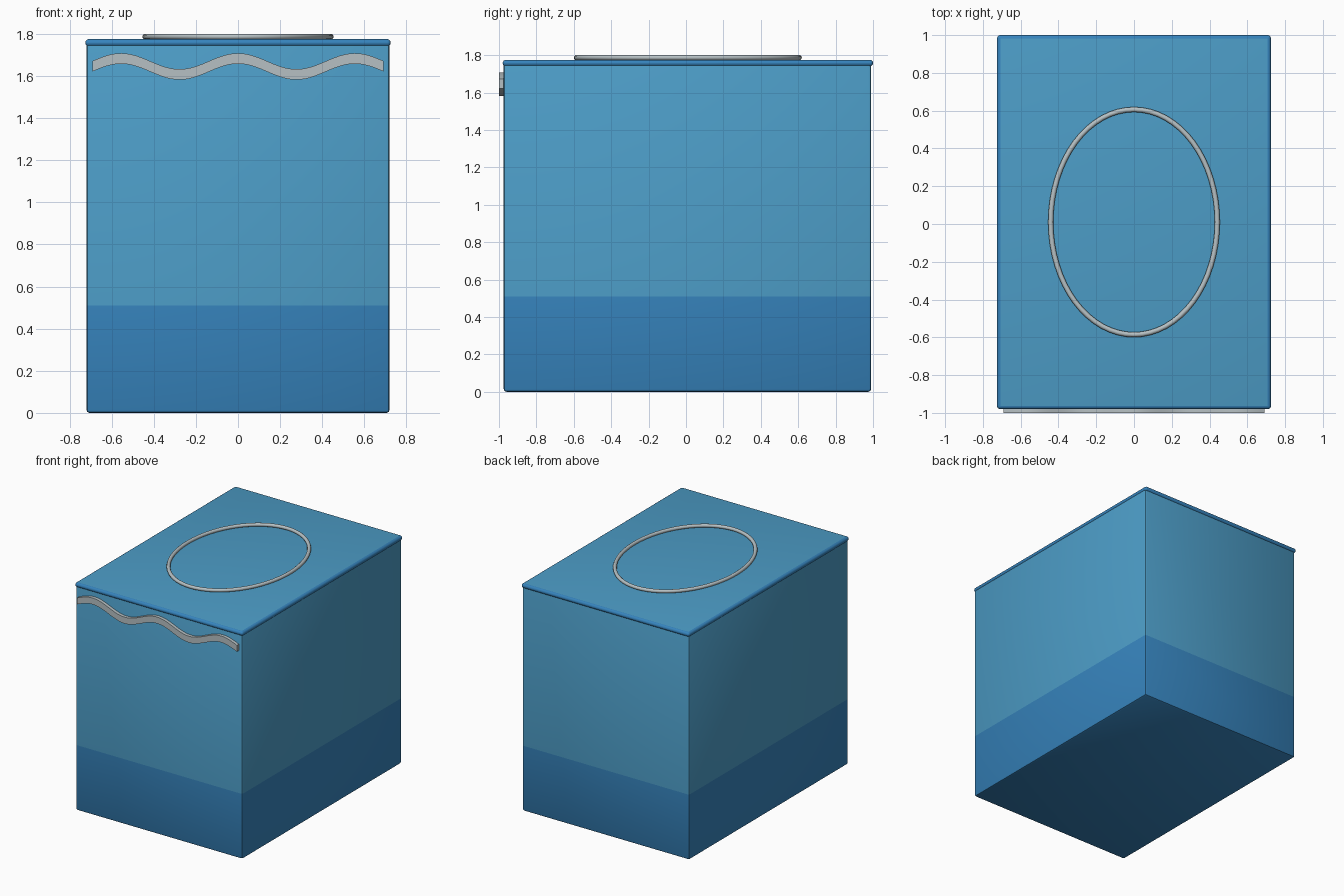
import bpy, bmesh, math
from mathutils import Vector

cube = bpy.data.objects.get("Cube")
if cube:
    bpy.data.objects.remove(cube)


def material(name, rgb):
    m = bpy.data.materials.new(name)
    m.use_nodes = True
    m.diffuse_color = (*rgb, 1)
    m.node_tree.nodes["Principled BSDF"].inputs["Base Color"].default_value = (*rgb, 1)
    return m


light = material("light blue", (0.073, 0.335, 0.57))
deep = material("deep blue", (0.037, 0.23, 0.51))
silver = material("silver grey", (0.47, 0.53, 0.55))


def finish(name, bm, mats, angle=30):
    bmesh.ops.recalc_face_normals(bm, faces=bm.faces)
    me = bpy.data.meshes.new(name)
    bm.to_mesh(me)
    bm.free()
    for m in mats:
        me.materials.append(m)
    ob = bpy.data.objects.new(name, me)
    bpy.context.collection.objects.link(ob)
    bpy.ops.object.select_all(action="DESELECT")
    ob.select_set(True)
    bpy.context.view_layer.objects.active = ob
    bpy.ops.object.shade_smooth_by_angle(angle=math.radians(angle))
    return ob


def rounded_box(low, high, radius, segments):
    bm = bmesh.new()
    bmesh.ops.create_cube(bm, size=1)
    low, high = Vector(low), Vector(high)
    for v in bm.verts:
        v.co = (low + high) / 2 + v.co * (high - low)
    bmesh.ops.bevel(bm, geom=bm.edges[:], offset=radius, segments=segments,
                    profile=0.5, affect="EDGES")
    return bm


# Body, split into a deep lower band and a light upper part
BAND = 0.51
bm = rounded_box((-0.72, -0.975, 0), (0.72, 0.99, 1.76), 0.015, 2)
bmesh.ops.bisect_plane(bm, geom=bm.verts[:] + bm.edges[:] + bm.faces[:],
                       plane_co=(0, 0, BAND), plane_no=(0, 0, 1))
for f in bm.faces:
    f.material_index = int(f.calc_center_median().z < BAND)
finish("body", bm, [light, deep])

# Lid with a deep blue rounded rim and a light top
bm = rounded_box((-0.725, -0.98, 1.74), (0.725, 1.0, 1.775), 0.017, 4)
bm.normal_update()
for f in bm.faces:
    f.material_index = int(f.normal.z < 0.99)
finish("lid", bm, [light, deep], 40)

# Oval ring lying on the lid: a round section swept along an ellipse
bm = bmesh.new()
STEPS, SIDES, R = 64, 10, 0.0135
rings = []
for i in range(STEPS):
    a = math.tau * i / STEPS
    centre = Vector((0.441 * math.cos(a), 0.01 + 0.596 * math.sin(a), 1.7865))
    out = Vector((0.596 * math.cos(a), 0.441 * math.sin(a), 0)).normalized()
    rings.append([bm.verts.new(centre + R * (out * math.cos(t) + Vector((0, 0, math.sin(t)))))
                  for t in (math.tau * j / SIDES for j in range(SIDES))])
for i in range(STEPS):
    p, q = rings[i - 1], rings[i]
    for j in range(SIDES):
        bm.faces.new((p[j - 1], q[j - 1], q[j], p[j]))
finish("oval_ring", bm, [silver], 50)

# Wavy ribbon across the front
bm = bmesh.new()
COUNT, HALF, BACK, FRONT = 60, 0.025, -0.97, -1.0
sections = []
for i in range(COUNT + 1):
    x = -0.69 + 1.38 * i / COUNT
    z = 1.645 + 0.038 * math.cos(math.tau * x / 0.555)
    sections.append([bm.verts.new((x, y, z + h)) for y, h in
                     ((BACK, -HALF), (FRONT, -HALF), (FRONT, HALF), (BACK, HALF))])
for p, q in zip(sections, sections[1:]):
    for j in range(4):
        bm.faces.new((p[j - 1], q[j - 1], q[j], p[j]))
bm.faces.new(sections[0])
bm.faces.new(sections[-1])
finish("wavy_ribbon", bm, [silver])
